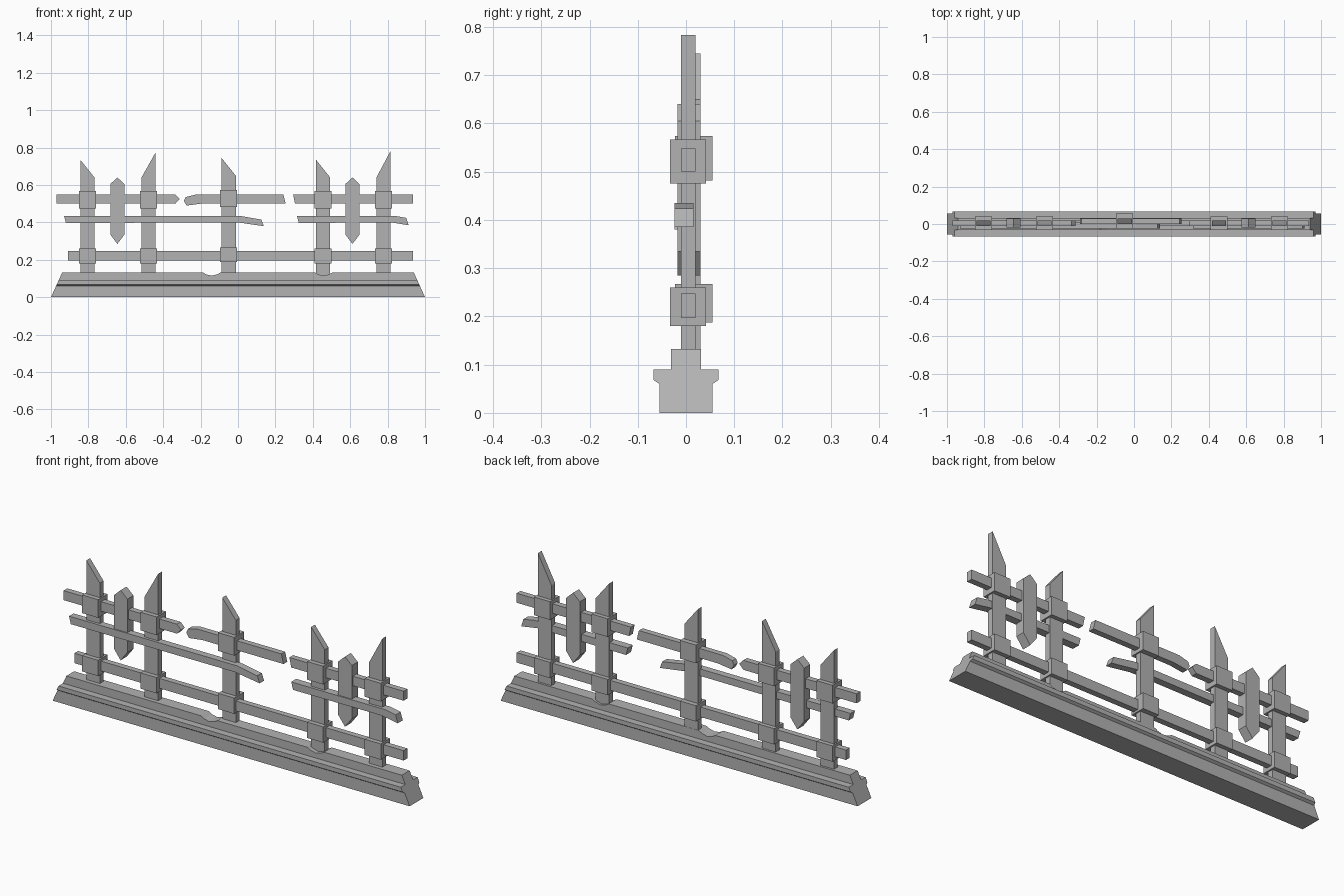
import bpy
import bmesh

cube = bpy.data.objects.get("Cube")
if cube:
    bpy.data.objects.remove(cube, do_unlink=True)

grey = bpy.data.materials.new("weathered_grey")
grey.use_nodes = True
COLOUR = (0.45, 0.45, 0.45, 1)
grey.diffuse_color = COLOUR
grey.node_tree.nodes["Principled BSDF"].inputs["Base Color"].default_value = COLOUR


def add_object(name, bm):
    bmesh.ops.recalc_face_normals(bm, faces=bm.faces)
    mesh = bpy.data.meshes.new(name)
    bm.to_mesh(mesh)
    bm.free()
    mesh.materials.append(grey)
    obj = bpy.data.objects.new(name, mesh)
    bpy.context.collection.objects.link(obj)
    return obj


def slab(name, outline, front, back):
    """Extrude an x-z outline from y = front to y = back."""
    bm = bmesh.new()
    face = bm.faces.new([bm.verts.new((x, front, z)) for x, z in outline])
    out = bmesh.ops.extrude_face_region(bm, geom=[face])
    moved = [v for v in out["geom"] if isinstance(v, bmesh.types.BMVert)]
    bmesh.ops.translate(bm, verts=moved, vec=(0, back - front, 0))
    return add_object(name, bm)


def block(name, x0, x1, front, back, z0, z1):
    return slab(name, [(x0, z0), (x1, z0), (x1, z1), (x0, z1)], front, back)


# Stepped plinth: one cross-section, with ends leaning inwards
half = [(0.055, 0), (0.055, 0.06), (0.067, 0.068), (0.067, 0.09),
        (0.031, 0.09), (0.031, 0.132)]
section = half + [(-y, z) for y, z in reversed(half)]
bm = bmesh.new()
ends = [[bm.verts.new((s * (1 - 0.455 * z), y, z)) for y, z in section]
        for s in (-1, 1)]
for end in ends:
    bm.faces.new(end)
for i in range(len(section)):
    j = (i + 1) % len(section)
    bm.faces.new((ends[0][i], ends[0][j], ends[1][j], ends[1][i]))
plinth = add_object("plinth", bm)

# Chips broken out of the plinth top
for i, x in enumerate((-0.14, 0.458)):
    chip = slab(f"chip_cutter_{i + 1}",
                [(x - 0.05, 0.134), (x - 0.03, 0.122), (x, 0.115),
                 (x + 0.03, 0.123), (x + 0.05, 0.134), (x, 0.16)], -0.05, 0.05)
    chip.hide_render = True
    chip.hide_set(True)
    cut = plinth.modifiers.new(f"chip_{i + 1}", 'BOOLEAN')
    cut.operation = 'DIFFERENCE'
    cut.solver = 'EXACT'
    cut.object = chip

# Posts with slanted tips, each held by two square collars
posts = [(-0.805, 0.735, 0.64, 0), (-0.478, 0.64, 0.775, 0),
         (-0.05, 0.745, 0.65, 0.01), (0.455, 0.735, 0.64, 0),
         (0.778, 0.64, 0.783, 0)]
for i, (x, left, right, shift) in enumerate(posts):
    slab(f"post_{i + 1}", [(x - 0.038, 0.1), (x + 0.038, 0.1),
                           (x + 0.038, right), (x - 0.038, left)],
         -0.01 + shift, 0.02 + shift)
    for level, z in (("lower", 0.18), ("upper", 0.475)):
        height = 0.08 if level == "lower" else 0.092
        z += shift * 0.7
        block(f"{level}_collar_{i + 1}", x - 0.045, x + 0.045,
              -0.033 + shift, 0.041 + shift * 1.4, z, z + height)

# Unbroken lower rail
block("lower_rail", -0.91, 0.935, -0.01, 0.02, 0.197, 0.247)

# Upper rail, snapped into three lengths
slab("upper_rail_right", [(-0.97, 0.5), (-0.335, 0.5), (-0.312, 0.525),
                          (-0.335, 0.548), (-0.97, 0.548)], -0.01, 0.02)
slab("upper_rail_middle", [(-0.29, 0.515), (-0.275, 0.49), (-0.2, 0.5),
                           (0.255, 0.5), (0.243, 0.548), (-0.23, 0.548),
                           (-0.28, 0.535)], 0.0, 0.03)
slab("upper_rail_left", [(0.305, 0.5), (0.935, 0.5), (0.935, 0.548),
                         (0.295, 0.548)], -0.01, 0.02)

# Middle rail, snapped into two lengths with drooping ends
slab("middle_rail_right", [(-0.92, 0.397), (0.0, 0.4), (0.138, 0.38),
                           (0.125, 0.415), (0.01, 0.435), (-0.93, 0.435)],
     -0.024, 0.012)
slab("middle_rail_left", [(0.325, 0.397), (0.82, 0.4), (0.912, 0.385),
                          (0.9, 0.424), (0.84, 0.435), (0.315, 0.435)],
     -0.024, 0.016)

# Short pickets pointed at both ends
for name, x in (("picket_right", -0.645), ("picket_left", 0.612)):
    slab(name, [(x - 0.038, 0.335), (x, 0.285), (x + 0.038, 0.335),
                (x + 0.038, 0.605), (x, 0.64), (x - 0.038, 0.605)],
         -0.018, 0.03)
